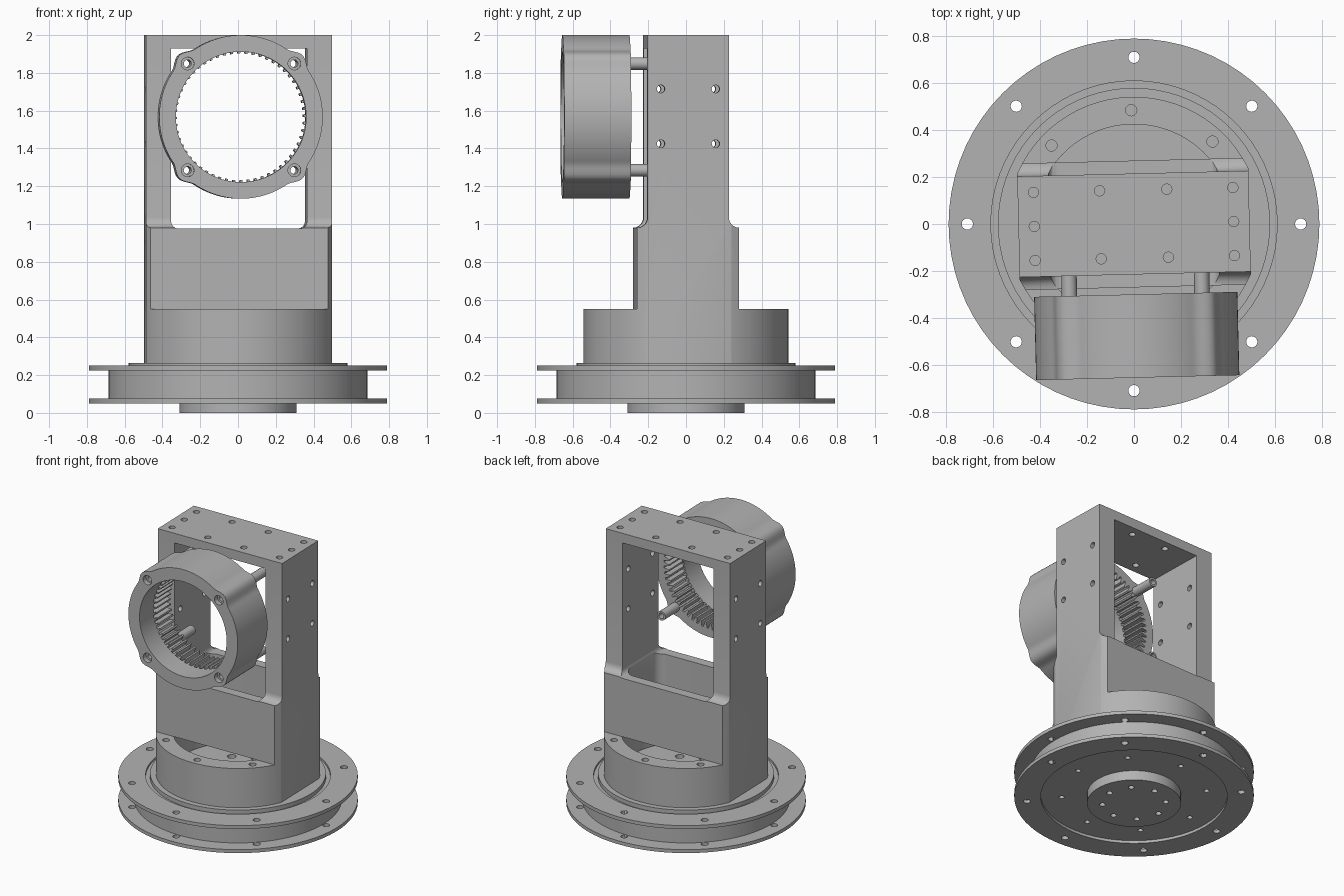
import bpy, bmesh
from math import sin, cos, pi, radians
from mathutils import Matrix

cube = bpy.data.objects.get("Cube")
if cube:
    bpy.data.objects.remove(cube, do_unlink=True)

metal = bpy.data.materials.new("brushed grey")
metal.use_nodes = True
metal.diffuse_color = (0.45, 0.45, 0.45, 1)
metal.node_tree.nodes["Principled BSDF"].inputs["Base Color"].default_value = metal.diffuse_color

ALONG_Z = Matrix()
ALONG_Y = Matrix.Rotation(pi / 2, 4, 'X')                            # section in xz, depth is -y
ALONG_X = Matrix(((0, 0, 1), (1, 0, 0), (0, 1, 0))).to_4x4()         # section in yz
TURN = radians(1.4)                                                  # the upper part is slightly turned


def circle(r, cx=0, cy=0, n=16):
    return [(cx + r * cos(2 * pi * i / n), cy + r * sin(2 * pi * i / n)) for i in range(n)]


def rounded_rect(x0, x1, y0, y1, r, r_top=None):
    r_top = r if r_top is None else r_top
    corners = [(x1, y1, r_top, 0), (x0, y1, r_top, 1), (x0, y0, r, 2), (x1, y0, r, 3)]
    pts = []
    for x, y, rad, quarter in corners:
        if rad == 0:
            pts.append((x, y))
            continue
        cx, cy = (x - rad if x == x1 else x + rad), (y - rad if y == y1 else y + rad)
        pts += [(cx + rad * cos((quarter + k / 6) * pi / 2),
                 cy + rad * sin((quarter + k / 6) * pi / 2)) for k in range(7)]
    return pts


def prism(bm, pts, lo, hi, axis=ALONG_Z):
    bottom = [bm.verts.new((x, y, lo)) for x, y in pts]
    top = [bm.verts.new((x, y, hi)) for x, y in pts]
    n = len(pts)
    bm.faces.new(bottom[::-1])
    bm.faces.new(top)
    for i in range(n):
        j = (i + 1) % n
        bm.faces.new((bottom[i], bottom[j], top[j], top[i]))
    bmesh.ops.transform(bm, matrix=axis, verts=bottom + top)


def lathe(bm, profile, n=72):
    rings = [[bm.verts.new((r * cos(2 * pi * i / n), r * sin(2 * pi * i / n), z))
              for i in range(n)] for r, z in profile]
    for a, b in zip(rings, rings[1:]):
        for i in range(n):
            j = (i + 1) % n
            bm.faces.new((a[i], a[j], b[j], b[i]))
    bmesh.ops.remove_doubles(bm, verts=bm.verts, dist=1e-5)


def finish(bm, name, turn=0):
    bmesh.ops.recalc_face_normals(bm, faces=bm.faces)
    mesh = bpy.data.meshes.new(name)
    bm.to_mesh(mesh)
    bm.free()
    mesh.materials.append(metal)
    obj = bpy.data.objects.new(name, mesh)
    obj.rotation_euler.z = turn
    bpy.context.collection.objects.link(obj)
    return obj


def make(name, pieces, turn=0):
    bm = bmesh.new()
    for piece in pieces:
        prism(bm, *piece)
    return finish(bm, name, turn)


def boolean(obj, pieces, operation='DIFFERENCE'):
    cutter = make("cutter", pieces, obj.rotation_euler.z)
    cutter.hide_render = True
    mod = obj.modifiers.new("cut", 'BOOLEAN')
    mod.operation, mod.solver, mod.object = operation, 'EXACT', cutter
    bpy.context.view_layer.objects.active = obj
    bpy.ops.object.modifier_apply(modifier=mod.name)
    bpy.data.objects.remove(cutter, do_unlink=True)


def smooth(obj):
    bpy.ops.object.select_all(action='DESELECT')
    obj.select_set(True)
    bpy.context.view_layer.objects.active = obj
    bpy.ops.object.shade_smooth_by_angle(angle=radians(30))


def bolt_circle(r, dist, lo, hi, steps=range(8)):
    return [(circle(r, dist * cos(k * pi / 4), dist * sin(k * pi / 4)), lo, hi) for k in steps]


# Grooved turntable base with hub below and bearing ring above
bm = bmesh.new()
lathe(bm, [(0, 0), (.31, 0), (.31, .07), (.615, .07), (.615, .05), (.79, .05), (.79, .075),
           (.685, .075), (.685, .225), (.79, .225), (.79, .25), (.61, .25), (.61, .235),
           (.58, .235), (.58, .265), (0, .265)])
base = finish(bm, "turntable_base")
boolean(base, bolt_circle(.024, .71, -.1, .4))
boolean(base, bolt_circle(.02, .21, -.1, .1) + bolt_circle(.018, .48, -.1, .15))
smooth(base)

# Yoke frame: stepped side profile, trimmed to the drum's cylinder
fillet = [(.27 - .055 * sin(k * pi / 12), 1.035 - .055 * cos(k * pi / 12)) for k in range(7)]
half = [(.6, .265), (.6, .55), (.27, .55)] + fillet + [(.215, 2)]
profile = half + [(-y, z) for y, z in reversed(half)]
frame = make("yoke_frame", [(profile, -.4925, .4925, ALONG_X)], TURN)
boolean(frame, [(circle(.542, n=72), 0, 2.2)], 'INTERSECT')

# Window, inner well and drum cavity
boolean(frame, [(rounded_rect(-.36, .36, .975, 1.93, .04, 0), -1, 1, ALONG_Y)])
boolean(frame, [(rounded_rect(-.355, .355, -.2, .2, .07), .5, 1.0)])
boolean(frame, [(circle(.425, n=72), .29, .55)])

# Bolt holes in drum rim, floor, top beam and posts
boolean(frame, bolt_circle(.024, .485, .42, .7, (1, 2, 3, 5, 6, 7)))
boolean(frame, bolt_circle(.03, .21, .2, .4))
top_spots = [(sx * x, y) for sx in (-1, 1) for x, y in
             ((.425, -.145), (.425, 0), (.425, .145), (.143, -.145), (.143, .145))]
boolean(frame, [(circle(.022, x, y), 1.85, 2.1) for x, y in top_spots])
boolean(frame, [(circle(.021, y, z), -.6, .6, ALONG_X)
                for y in (-.145, .145) for z in (1.425, 1.715)])
smooth(frame)

# Internal ring gear with four screw lobes
GEAR_Z, TEETH = 1.567, 56
lobes = [(sx * .2825, GEAR_Z + sz * .2825) for sx in (-1, 1) for sz in (-1, 1)]


def polar(radius, n):
    return [(radius(2 * pi * i / n) * cos(2 * pi * i / n),
             GEAR_Z + radius(2 * pi * i / n) * sin(2 * pi * i / n)) for i in range(n)]


def lobe_radius(a):
    off = abs((a % (pi / 2)) - pi / 4) / radians(11)
    return .433 + (.014 * (1 + cos(pi * off)) if off < 1 else 0)


gear = make("ring_gear", [(polar(lobe_radius, 180), .3, .655, ALONG_Y)], TURN)
boolean(gear, [(circle(.345, 0, GEAR_Z, 90), .47, .8, ALONG_Y)])
tooth_outline = []
for t in range(TEETH):
    for part, r in ((0, .335), (.3, .335), (.5, .374), (.8, .374)):
        a = 2 * pi * (t + part) / TEETH
        tooth_outline.append((r * cos(a), GEAR_Z + r * sin(a)))
boolean(gear, [(tooth_outline, .2, .49, ALONG_Y)])
boolean(gear, [(circle(.02, x, z), .2, .8, ALONG_Y) for x, z in lobes])
boolean(gear, [(circle(.034, x, z), .62, .8, ALONG_Y) for x, z in lobes])
smooth(gear)

# Hollow standoffs behind the gear
for number, (x, z) in enumerate(lobes, 1):
    post = make(f"standoff_{number}", [(circle(.033, x, z, 24), .13, .3, ALONG_Y)], TURN)
    boolean(post, [(circle(.02, x, z), .05, .4, ALONG_Y)])
    smooth(post)
